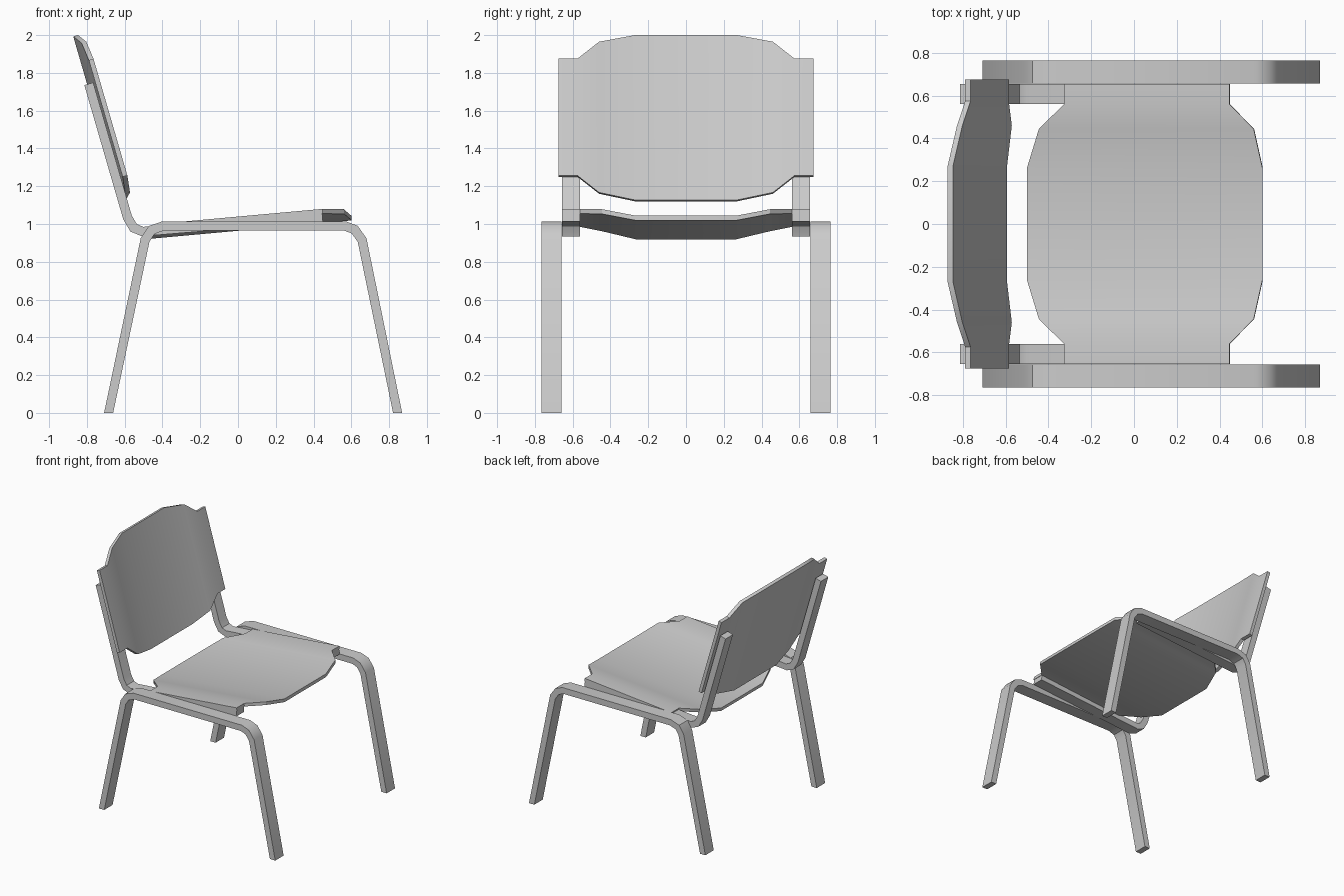
import bpy, bmesh
from mathutils import Vector

if "Cube" in bpy.data.objects:
    bpy.data.objects.remove(bpy.data.objects["Cube"])


def finish(bm, name, angle):
    bmesh.ops.recalc_face_normals(bm, faces=bm.faces)
    mesh = bpy.data.meshes.new(name)
    bm.to_mesh(mesh)
    bm.free()
    ob = bpy.data.objects.new(name, mesh)
    bpy.context.collection.objects.link(ob)
    bpy.ops.object.select_all(action='DESELECT')
    ob.select_set(True)
    bpy.context.view_layer.objects.active = ob
    bpy.ops.object.shade_smooth_by_angle(angle=angle)
    return ob


def bar(name, path, thick, y0, y1):
    """Bent flat bar along an x-z path, mitred at bends, mirrored across y."""
    pts = [Vector(p) for p in path]
    bm = bmesh.new()
    rings = []
    for i, p in enumerate(pts):
        segs = [(b - a).normalized() for a, b in zip(pts[max(i - 1, 0):i + 1], pts[max(i, 1) if i == 0 else i:i + 1])]
        before = (p - pts[i - 1]).normalized() if i > 0 else None
        after = (pts[i + 1] - p).normalized() if i < len(pts) - 1 else None
        before, after = before or after, after or before
        t = (before + after).normalized()
        n = Vector((-t.y, t.x)) * (thick / 2 / t.dot(before))
        ring = []
        for side, y in ((1, y0), (1, y1), (-1, y1), (-1, y0)):
            q = p + n * side
            z = 0 if abs(q.y) < 0.02 else q.y      # feet cut level with the floor
            ring.append(bm.verts.new((q.x, y, z)))
        rings.append(ring)
    for a, b in zip(rings, rings[1:]):
        for k in range(4):
            m = (k + 1) % 4
            bm.faces.new((a[k], a[m], b[m], b[k]))
    bm.faces.new(rings[0])
    bm.faces.new(rings[-1])
    ob = finish(bm, name, 0.6)
    mod = ob.modifiers.new("mirror", 'MIRROR')
    mod.use_axis = (False, True, False)


def panel(name, stations, place, offset):
    """Curved plywood sheet: stations are (y, low end, high end, dip)."""
    full = [(-y, a, b, d) for y, a, b, d in stations] + stations[::-1]
    bm = bmesh.new()
    rings = []
    for y, a, b, d in full:
        lo, hi = (Vector(place(y, u, d)) for u in (a, b))
        off = Vector(offset)
        rings.append([bm.verts.new(v) for v in (lo, hi, hi + off, lo + off)])
    for a, b in zip(rings, rings[1:]):
        for k in range(4):
            m = (k + 1) % 4
            bm.faces.new((a[k], a[m], b[m], b[k]))
    bm.faces.new(rings[0])
    bm.faces.new(rings[-1])
    finish(bm, name, 0.5)


# Side leg frames
bar("leg_frame",
    [(-0.685, 0), (-0.492, 0.915), (-0.458, 0.968), (-0.395, 0.99),
     (0.565, 0.99), (0.618, 0.97), (0.657, 0.915), (0.845, 0)],
    0.049, 0.658, 0.765)

# Back uprights that bend into the sloping rails under the seat
bar("back_support",
    [(-0.79, 1.742), (-0.585, 1.035), (-0.553, 0.98), (-0.505, 0.96), (0.447, 1.038)],
    0.049, 0.562, 0.656)

# Seat sheet, dished along the middle
panel("seat",
      [(0.656, -0.328, 0.447, 0), (0.56, -0.328, 0.447, 0),
       (0.445, -0.445, 0.56, 0.012), (0.265, -0.5, 0.6, 0.05)],
      lambda y, x, d: (x, y, 1.08 + 0.091 * (x - 0.447) - d),
      (0.002, 0, -0.025))

# Backrest sheet, curved away from the sitter
panel("backrest",
      [(0.675, 1.257, 1.875, 0), (0.575, 1.257, 1.875, 0),
       (0.46, 1.167, 1.965, 0.012), (0.27, 1.127, 2.0, 0.046)],
      lambda y, z, d: (-0.765 - 0.29 * (z - 1.875) - d, y, z),
      (-0.025, 0, -0.007))
